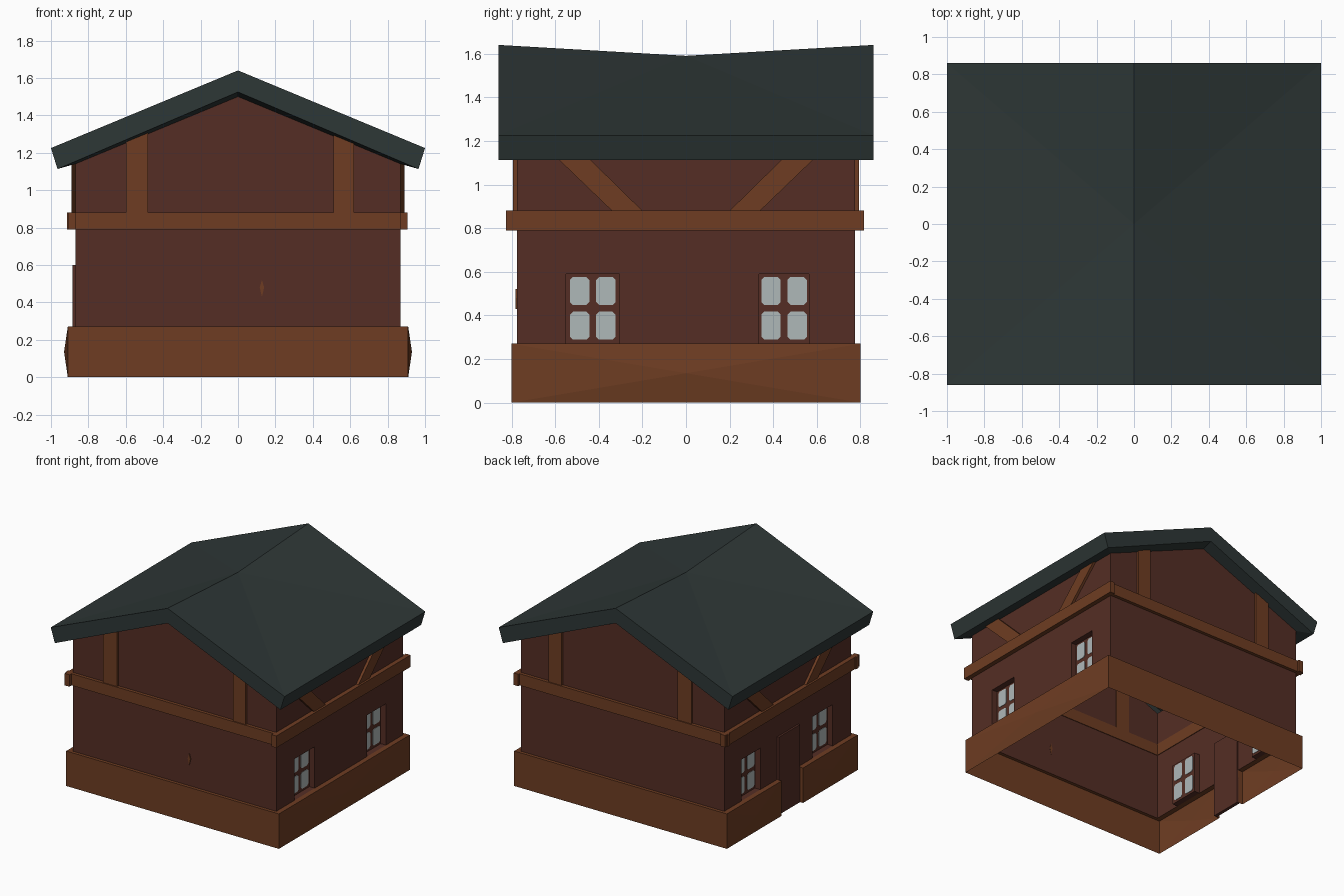
import bpy, bmesh

if "Cube" in bpy.data.objects:
    bpy.data.objects.remove(bpy.data.objects["Cube"])

def material(name, rgb):
    m = bpy.data.materials.new(name)
    m.diffuse_color = (*rgb, 1)
    m.use_nodes = True
    m.node_tree.nodes["Principled BSDF"].inputs["Base Color"].default_value = m.diffuse_color
    return m

RED = material("dark red wall", (0.089, 0.027, 0.018))
WOOD = material("brown timber", (0.156, 0.046, 0.016))
SLATE = material("slate roof", (0.027, 0.038, 0.037))
GLASS = material("pale glass", (0.43, 0.48, 0.485))

WX, WY = 0.87, 0.775            # wall half sizes
Z_BASE, Z_B0, Z_B1 = 0.27, 0.79, 0.88
Z_EAVE, Z_APEX = 1.14, 1.50

def finish(name, polys, mat, poke=None):
    """Build an object from polygons given as point lists; optionally bulge faces."""
    bm = bmesh.new()
    for p in polys:
        bm.faces.new([bm.verts.new(v) for v in p])
    bmesh.ops.remove_doubles(bm, verts=bm.verts, dist=1e-5)
    bmesh.ops.recalc_face_normals(bm, faces=bm.faces)
    if poke:
        chosen = [f for f in bm.faces if f.normal.x * poke[0] > 0.9]
        bmesh.ops.poke(bm, faces=chosen, offset=poke[1])
    me = bpy.data.meshes.new(name)
    bm.to_mesh(me)
    bm.free()
    me.materials.append(mat)
    ob = bpy.data.objects.new(name, me)
    bpy.context.collection.objects.link(ob)
    return ob

def box_polys(x0, x1, y0, y1, z0, z1, omit=()):
    f = {
        "-x": [(x0, y0, z0), (x0, y0, z1), (x0, y1, z1), (x0, y1, z0)],
        "+x": [(x1, y0, z0), (x1, y1, z0), (x1, y1, z1), (x1, y0, z1)],
        "-y": [(x0, y0, z0), (x1, y0, z0), (x1, y0, z1), (x0, y0, z1)],
        "+y": [(x0, y1, z0), (x0, y1, z1), (x1, y1, z1), (x1, y1, z0)],
        "-z": [(x0, y0, z0), (x0, y1, z0), (x1, y1, z0), (x1, y0, z0)],
        "+z": [(x0, y0, z1), (x1, y0, z1), (x1, y1, z1), (x0, y1, z1)],
    }
    return [p for k, p in f.items() if k not in omit]

def box(name, x, y, z, mat, omit=(), poke=None):
    return finish(name, box_polys(min(x), max(x), min(y), max(y), *z, omit), mat, poke)

def prism(name, outline, to3d, a, b, mat):
    """Extrude a 2D outline between depths a and b."""
    A, B = [to3d(p, a) for p in outline], [to3d(p, b) for p in outline]
    n = len(outline)
    sides = [[A[i], A[(i + 1) % n], B[(i + 1) % n], B[i]] for i in range(n)]
    return finish(name, [A, B] + sides, mat)

# Lower walls: side walls are grids with openings for windows and door
windows = [(-0.55, -0.305), (0.335, 0.565)]
DOOR, Z_TOP = 0.13, 0.59
lower = []
for s in (-1, 1):
    lower.append([(-WX, s * WY, Z_BASE), (WX, s * WY, Z_BASE), (WX, s * WY, Z_B0), (-WX, s * WY, Z_B0)])
    x = s * WX
    ys = [-WY, *windows[0], -DOOR, DOOR, *windows[1], WY]
    zs = [Z_BASE, Z_TOP, Z_B0]
    for i in range(len(ys) - 1):
        for j in range(2):
            opening = j == 0 and (i in (1, 5) or (i == 3 and s < 0))
            if not opening:
                lower.append([(x, ys[i], zs[j]), (x, ys[i + 1], zs[j]),
                              (x, ys[i + 1], zs[j + 1]), (x, ys[i], zs[j + 1])])
finish("lower_walls", lower, RED)

# Upper walls with gables
upper = []
for s in (-1, 1):
    upper.append([(-WX, s * WY, Z_B1), (WX, s * WY, Z_B1), (WX, s * WY, Z_EAVE),
                  (0, s * WY, Z_APEX), (-WX, s * WY, Z_EAVE)])
    upper.append([(s * WX, -WY, Z_B1), (s * WX, WY, Z_B1), (s * WX, WY, Z_EAVE), (s * WX, -WY, Z_EAVE)])
finish("upper_walls", upper, RED)

# Recessed windows with four chamfered panes each
DEPTH = 0.045
for s in (-1, 1):
    xin = s * (WX - DEPTH)
    for y0, y1 in windows:
        box("window_recess", (s * WX, xin), (y0, y1), (Z_BASE, Z_TOP), RED, omit=("+x" if s > 0 else "-x",))
        mid = (y0 + y1) / 2
        for sy in (-1, 1):
            for zc in (0.353, 0.512):
                yc, w, h, c = mid + sy * 0.06, 0.044, 0.064, 0.013
                outline = []
                for a, b in ((1, 1), (-1, 1), (-1, -1), (1, -1)):
                    pts = [(yc + a * w, zc + b * (h - c)), (yc + a * (w - c), zc + b * h)]
                    outline += pts if a * b > 0 else pts[::-1]
                prism("window_pane", outline, lambda p, d: (d, *p), xin - 0.003, xin + 0.003, GLASS)

# Door in the left wall, reaching down to the ground
box("door", (-0.885, -0.86), (-DOOR, DOOR), (0, 0.60), RED)

# Plinth boards: open at the bottom and inside
for s in (-1, 1):
    box("plinth_end", (-0.91, 0.91), (s * 0.80, s * WY), (0, Z_BASE), WOOD,
        omit=("-z", "-x", "+x", "+y" if s < 0 else "-y"))
box("plinth_right", (WX, 0.91), (-0.80, 0.80), (0, Z_BASE), WOOD, omit=("-z", "-x"), poke=(1, 0.02))
for s in (-1, 1):
    box("plinth_left", (-0.91, -WX), (s * DOOR, s * 0.80), (0, Z_BASE), WOOD,
        omit=("-z", "+x"), poke=(-1, 0.02))

# Belt beams round the middle
for s in (-1, 1):
    box("belt_end", (-0.915, 0.90), (s * 0.77, s * 0.80), (Z_B0, Z_B1), WOOD)
    box("belt_side", (s * 0.865, s * 0.905), (-0.825, 0.815), (Z_B0 - 0.001, Z_B1 + 0.001), WOOD)

# Gable posts, cut to the roof slope
def slope(x):
    return Z_APEX - (Z_APEX - Z_EAVE) * abs(x) / WX + 0.005

for s in (-1, 1):
    for x0, x1 in ((-0.60, -0.48), (0.51, 0.62)):
        outline = [(x0, Z_B1), (x1, Z_B1), (x1, slope(x1)), (x0, slope(x0))]
        prism("gable_post", outline, lambda p, d: (p[0], d, p[1]), s * 0.770, s * 0.792, WOOD)

# Diagonal braces on the long sides
for s in (-1, 1):
    for t in (-1, 1):
        outline = [(t * 0.20, Z_B1), (t * 0.34, Z_B1), (t * 0.61, Z_EAVE), (t * 0.465, Z_EAVE)]
        prism("diagonal_brace", outline, lambda p, d: (d, *p), s * 0.865, s * 0.89, WOOD)

# Small peg on the front wall
prism("wall_peg", [(0.128, 0.43), (0.14, 0.48), (0.128, 0.52), (0.116, 0.48)],
      lambda p, d: (p[0], d, p[1]), -0.773, -0.781, WOOD)

# Roof: sagging ridge, slanted fascia, overhang closed up to the walls
R = 0.86
roof = []
for s in (-1, 1):
    mid = (0, 0, 1.59)
    eave = [(s, -R, 1.225), (s, R, 1.225)]
    low = [(s * 0.965, -R, 1.113), (s * 0.965, R, 1.113)]
    wall = [(s * WX, -WY, Z_EAVE), (s * WX, WY, Z_EAVE)]
    roof += [[eave[0], eave[1], mid], [eave[0], low[0], low[1], eave[1]], [low[0], wall[0], wall[1], low[1]]]
    for i, t in enumerate((-1, 1)):
        ridge, under = (0, t * R, 1.64), (0, t * R, 1.525)
        roof += [[ridge, eave[i], mid], [ridge, under, low[i], eave[i]],
                 [under, (0, t * WY, Z_APEX), wall[i], low[i]]]
finish("roof", roof, SLATE)
